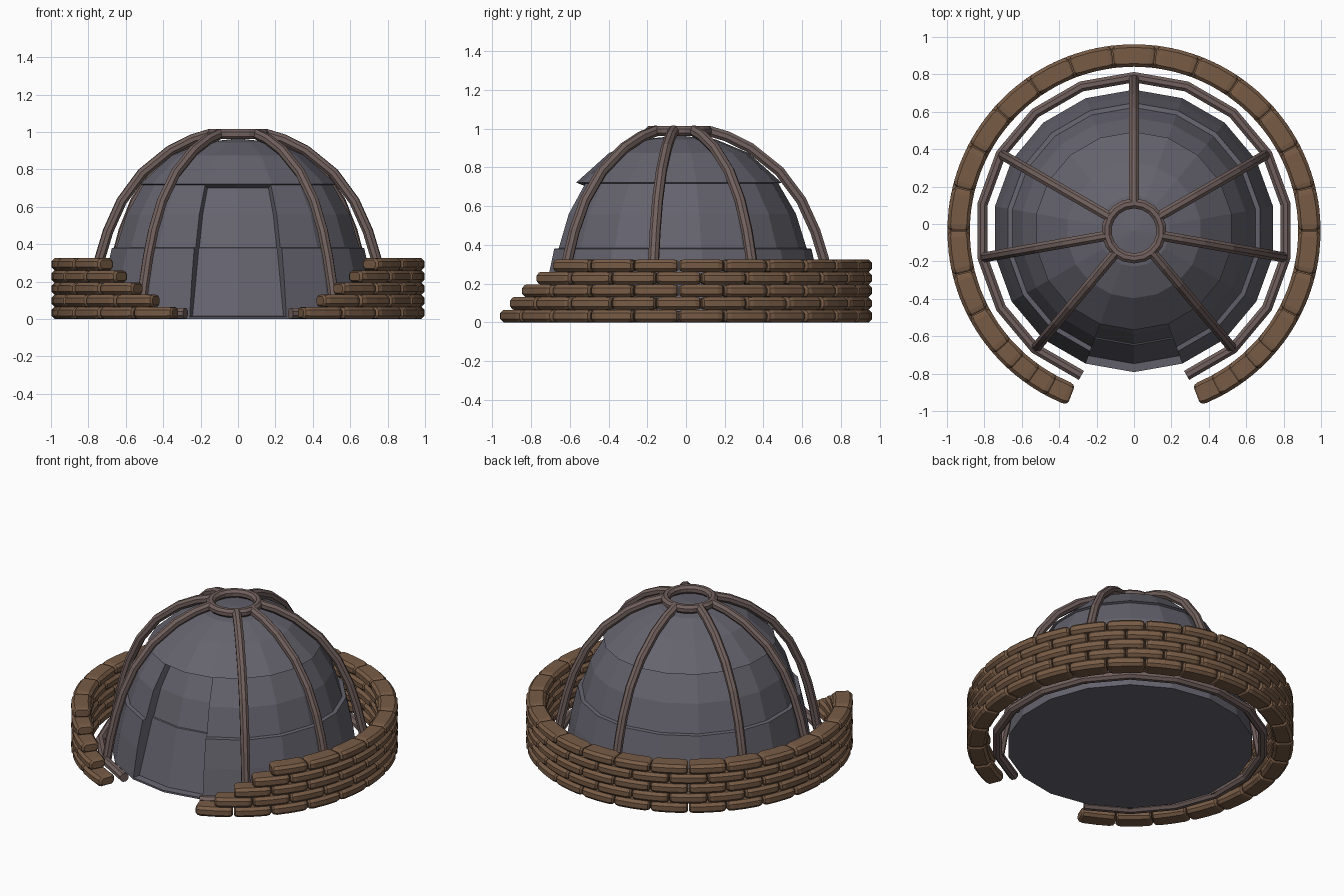
import bpy, bmesh
from math import sin, cos, pi, radians
from mathutils import Vector

if "Cube" in bpy.data.objects:
    bpy.data.objects.remove(bpy.data.objects["Cube"])

CY = -0.037  # plan centre of all the round parts


def polar(r, deg, z):
    """Angle is measured from the front (-y) towards +x."""
    a = radians(deg)
    return Vector((r * sin(a), CY - r * cos(a), z))


def material(name, rgb):
    m = bpy.data.materials.new(name)
    m.diffuse_color = (*rgb, 1)
    m.use_nodes = True
    m.node_tree.nodes["Principled BSDF"].inputs["Base Color"].default_value = m.diffuse_color
    return m


def finish(bm, name, mat):
    bmesh.ops.remove_doubles(bm, verts=bm.verts, dist=0.0005)
    bmesh.ops.recalc_face_normals(bm, faces=bm.faces)
    me = bpy.data.meshes.new(name)
    bm.to_mesh(me)
    bm.free()
    me.materials.append(mat)
    ob = bpy.data.objects.new(name, me)
    bpy.context.collection.objects.link(ob)
    return ob


def loft(bm, rings, caps=True, closed=False):
    vs = [[bm.verts.new(p) for p in ring] for ring in rings]
    n = len(vs[0])
    pairs = list(zip(vs, vs[1:])) + ([(vs[-1], vs[0])] if closed else [])
    for a, b in pairs:
        for i in range(n):
            j = (i + 1) % n
            bm.faces.new((a[i], a[j], b[j], b[i]))
    if caps and not closed:
        bm.faces.new(vs[0])
        bm.faces.new(vs[-1])


def tube(bm, pts, rad, side_of, closed=False, sides=8):
    """Sweep a polygon along pts; side_of gives one cross-section axis."""
    rings, n = [], len(pts)
    for i, p in enumerate(pts):
        nxt = pts[(i + 1) % n] if closed else pts[min(i + 1, n - 1)]
        prv = pts[i - 1] if closed else pts[max(i - 1, 0)]
        t = (nxt - prv).normalized()
        s = side_of(p)
        s = (s - t * s.dot(t)).normalized()
        u = t.cross(s)
        ring = []
        for k in range(sides):
            a = 2 * pi * (k + .5) / sides
            ring.append(p + (s * cos(a) + u * sin(a)) * rad)
        rings.append(ring)
    loft(bm, rings, closed=closed)


cloth = material("cloth", (.13, .125, .155))
wood = material("wood", (.165, .118, .11))
clay = material("clay", (.185, .105, .06))

# Dome: three stepped tiers, two front sectors recessed as the doorway
SIDES = 18
top = [(.53, .722), (.36, .875), (.19, .945), (0, .965)]
wall_prof = [(0, 0), (.755, 0), (.755, .012), (.725, .2), (.685, .38),
             (.66, .383), (.605, .56), (.515, .716)] + top
door_prof = [(0, 0), (.755, 0), (.755, .012), (.71, .016), (.612, .38),
             (.604, .383), (.55, .56), (.475, .70)] + top
bm = bmesh.new()


def face(pts):
    keep = []
    for p in pts:
        if all((p - q).length > 1e-5 for q in keep):
            keep.append(p)
    if len(keep) > 2:
        bm.faces.new([bm.verts.new(p) for p in keep])


for s in range(SIDES):
    prof = door_prof if s in (0, SIDES - 1) else wall_prof
    a, b = s * 20, s * 20 + 20
    for (r0, z0), (r1, z1) in zip(prof, prof[1:]):
        face([polar(r0, a, z0), polar(r0, b, z0), polar(r1, b, z1), polar(r1, a, z1)])
for a in (20, -20):  # doorway cheeks
    for i in range(2, 8):
        face([polar(r, a, z) for r, z in
              (wall_prof[i], wall_prof[i + 1], door_prof[i + 1], door_prof[i])])
finish(bm, "tent_dome", cloth)

# Seven bent poles running from the ground ring to the crown
path = [(.81, .02), (.785, .17), (.748, .33), (.705, .47), (.632, .63),
        (.52, .78), (.37, .90), (.25, .96), (.15, .99)]
for i, a in enumerate((40, 80, 120, 180, 240, 280, 320)):
    bm = bmesh.new()
    across = polar(1, a + 90, 0) - polar(0, 0, 0)
    tube(bm, [polar(r, a, z) for r, z in path], .029, lambda p: across)
    finish(bm, f"tent_pole_{i + 1}", wood)

# Crown ring and the open ground ring
up = Vector((0, 0, 1))
bm = bmesh.new()
tube(bm, [polar(.147, k * 20, .988) for k in range(18)], .029, lambda p: up, closed=True)
finish(bm, "crown_ring", wood)
bm = bmesh.new()
tube(bm, [polar(.822, 20 * k, .03) for k in range(1, 18)], .03, lambda p: up)
finish(bm, "ground_ring", wood)

# Brick wall: each higher course is one brick shorter and shifted by half a brick
PITCH = 360 / 26
W, H, C = .06, .0325, .017  # half width, half height, chamfer
section = [(W, H - C), (W - C, H), (C - W, H), (-W, H - C),
           (-W, C - H), (C - W, -H), (W - C, -H), (W, C - H)]
slices = [(-.98, .68), (-.9, .9), (-.72, 1), (0, 1), (.72, 1), (.9, .9), (.98, .68)]
for course in range(5):
    bm = bmesh.new()
    n = 23 - course
    zc = H + course * 2 * H
    for k in range(n):
        mid = 180 + (k - (n - 1) / 2) * PITCH
        loft(bm, [[polar(.938 + x * f, mid + t * PITCH / 2, zc + z * f)
                   for x, z in section] for t, f in slices])
    finish(bm, f"brick_course_{course + 1}", clay)
